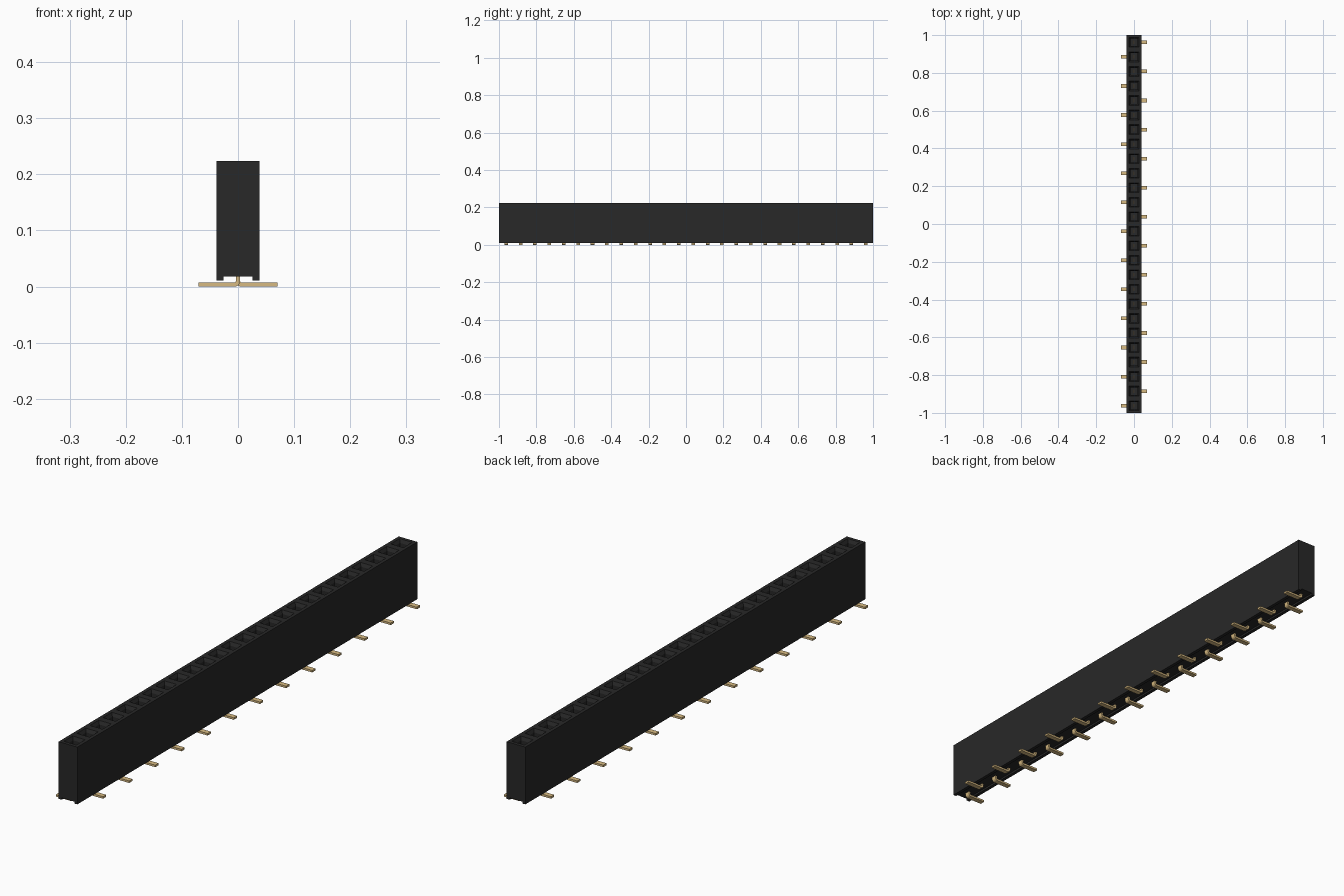
import bpy, bmesh, math
from mathutils import Vector

if "Cube" in bpy.data.objects:
    bpy.data.objects.remove(bpy.data.objects["Cube"], do_unlink=True)

COUNT = 26
PITCH = 2 / COUNT
HALF = PITCH / 2
TOP = 0.224


def material(name, color):
    m = bpy.data.materials.new(name)
    m.use_nodes = True
    m.diffuse_color = color
    bsdf = m.node_tree.nodes["Principled BSDF"]
    bsdf.inputs["Base Color"].default_value = color
    bsdf.inputs["Roughness"].default_value = 0.6
    return m


def extrude_profile(bm, points, y0, y1):
    """Prism of an (x, z) outline between two y positions."""
    face = bm.faces.new([bm.verts.new((x, y0, z)) for x, z in points])
    ext = bmesh.ops.extrude_face_region(bm, geom=[face], use_keep_orig=True)
    verts = [v for v in ext["geom"] if isinstance(v, bmesh.types.BMVert)]
    bmesh.ops.translate(bm, verts=verts, vec=(0, y1 - y0, 0))
    bmesh.ops.recalc_face_normals(bm, faces=bm.faces)


def finish(bm, name, mat):
    mesh = bpy.data.meshes.new(name)
    bm.to_mesh(mesh)
    bm.free()
    mesh.materials.append(mat)
    obj = bpy.data.objects.new(name, mesh)
    bpy.context.collection.objects.link(obj)
    return obj


black = material("black plastic", (0.021, 0.021, 0.021, 1))
gold = material("gold metal", (0.68, 0.49, 0.22, 1))

# Housing: long block with a channel along its underside
bm = bmesh.new()
outline = [(-HALF, TOP), (-HALF, 0.011), (-0.026, 0.011), (-0.026, 0.018),
           (0.026, 0.018), (0.026, 0.011), (HALF, 0.011), (HALF, TOP)]
extrude_profile(bm, outline, -1, 1)

# Divide the top into one cell per socket
for i in range(1, COUNT):
    top = [f for f in bm.faces if f.normal.z > 0.9 and f.calc_center_median().z > TOP - 0.01]
    geom = top + list({e for f in top for e in f.edges} | {v for f in top for v in f.verts})
    bmesh.ops.bisect_plane(bm, geom=geom, plane_co=(0, -1 + i * PITCH, 0), plane_no=(0, 1, 0))
    bm.normal_update()

# Sockets: flat rim, tapered lead-in, then a deep square hole
cells = [f for f in bm.faces if f.normal.z > 0.9 and f.calc_center_median().z > TOP - 0.01]
bmesh.ops.inset_individual(bm, faces=cells, thickness=0.018, depth=0)
bmesh.ops.inset_individual(bm, faces=cells, thickness=0.009, depth=-0.012)
hole = bmesh.ops.extrude_discrete_faces(bm, faces=cells)["faces"]
for f in hole:
    bmesh.ops.translate(bm, verts=f.verts, vec=(0, 0, -0.1))
finish(bm, "housing", black)

# Pin outline: stem inside the socket, rounded bend, flat foot
THICK, WIDTH, BEND, FOOT = 0.0075, 0.019, 0.010, 0.07


def bend(radius, steps=5):
    center = Vector((BEND - THICK / 2, BEND))
    return [tuple(center + radius * Vector((-math.cos(a), -math.sin(a))))
            for a in (math.pi / 2 * i / steps for i in range(steps + 1))]


pin_outline = ([(-THICK / 2, 0.14)] + bend(BEND) + [(FOOT, 0), (FOOT, THICK)]
               + bend(BEND - THICK)[::-1] + [(THICK / 2, 0.14)])

# Alternate pins point to the left and to the right
for name, side, start in (("left_pins", 1, 1), ("right_pins", -1, 0)):
    bm = bmesh.new()
    for i in range(start, COUNT, 2):
        y = -1 + (i + 0.5) * PITCH
        extrude_profile(bm, [(side * x, z) for x, z in pin_outline], y - WIDTH / 2, y + WIDTH / 2)
    pins = finish(bm, name, gold)
    bpy.ops.object.select_all(action="DESELECT")
    pins.select_set(True)
    bpy.context.view_layer.objects.active = pins
    bpy.ops.object.shade_smooth_by_angle(angle=math.radians(35))
